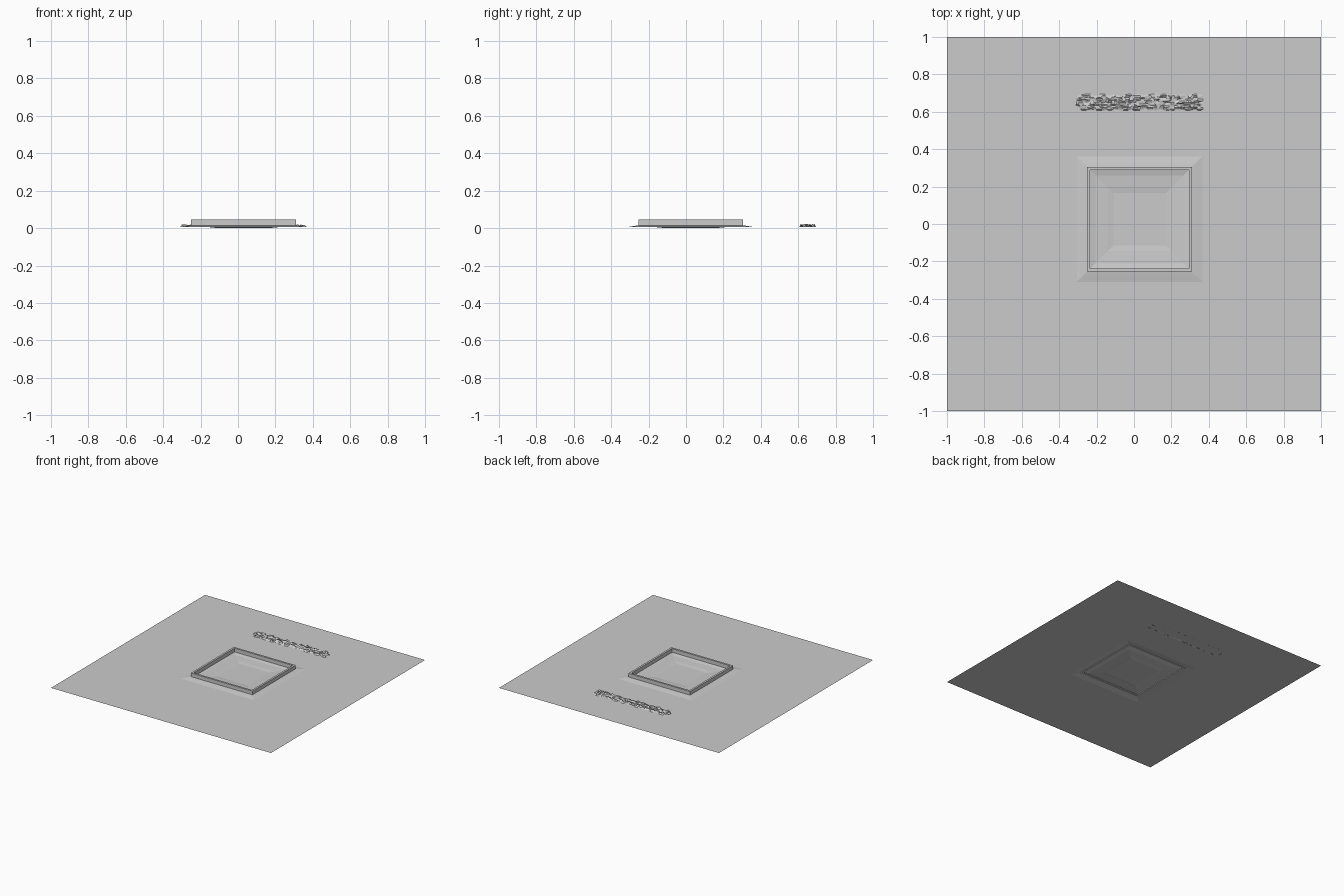
import bpy, bmesh, random
from mathutils import Vector

random.seed(4)
if "Cube" in bpy.data.objects:
    bpy.data.objects.remove(bpy.data.objects["Cube"])

grey = bpy.data.materials.new("plain grey")
grey.use_nodes = True
colour = (0.6, 0.6, 0.6, 1)
grey.diffuse_color = colour
grey.node_tree.nodes["Principled BSDF"].inputs["Base Color"].default_value = colour

CENTRE = Vector((0.03, 0.025, 0))
GROUND = 0.006


def finish(name, bm):
    bmesh.ops.recalc_face_normals(bm, faces=bm.faces)
    mesh = bpy.data.meshes.new(name)
    bm.to_mesh(mesh)
    bm.free()
    mesh.materials.append(grey)
    obj = bpy.data.objects.new(name, mesh)
    bpy.context.collection.objects.link(obj)
    return obj


def square(bm, half, z, centre=CENTRE):
    corners = ((-1, -1), (1, -1), (1, 1), (-1, 1))
    return [bm.verts.new(centre + Vector((x * half, y * half, z))) for x, y in corners]


def bridge(bm, a, b):
    for i in range(4):
        j = (i + 1) % 4
        bm.faces.new((a[i], a[j], b[j], b[i]))


# Ground sheet: flat outside, a low bank around the frame, a shallow dished floor
bm = bmesh.new()
ring = square(bm, 1, GROUND, Vector())
for half, z in ((0.335, GROUND), (0.30, 0.012), (0.272, 0.016), (0.235, 0.008), (0.17, 0.004), (0.14, 0)):
    inner = square(bm, half, z)
    bridge(bm, ring, inner)
    ring = inner
bm.faces.new(ring)
ground = finish("ground", bm)
for face in ground.data.polygons:
    if face.normal.z < 0:
        face.flip()

# Raised square frame with thin walls
bm = bmesh.new()
loops = [square(bm, h, z) for h, z in ((0.28, 0.01), (0.28, 0.045), (0.264, 0.045), (0.264, 0.008))]
for k in range(4):
    bridge(bm, loops[k], loops[(k + 1) % 4])
finish("square_frame", bm)

# Strip of rough low rubble behind the frame
bm = bmesh.new()
cols, rows = 44, 10
bmesh.ops.create_grid(bm, x_segments=cols, y_segments=rows, size=1)
for v in bm.verts:
    edge = max(abs(v.co.x), abs(v.co.y)) > 0.99
    height = GROUND - 0.001 if edge else GROUND + 0.016 * random.random() ** 2.5
    shift = 0 if edge else 0.008
    v.co = Vector((0.03 + v.co.x * 0.34 + random.uniform(-shift, shift),
                   0.65 + v.co.y * 0.045 + random.uniform(-shift, shift) * 0.3, height))
finish("rubble_strip", bm)
